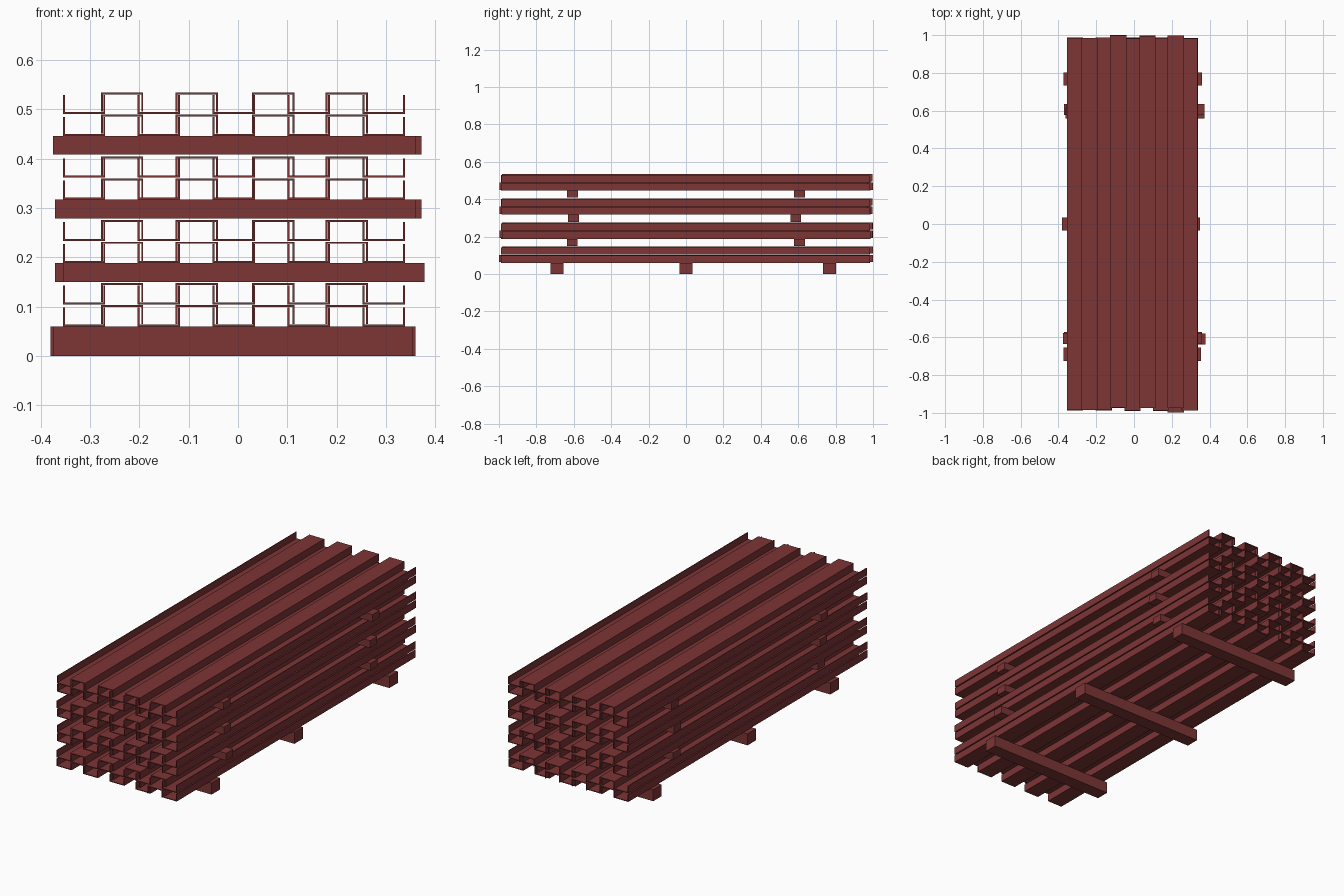
import bpy, bmesh, random

if "Cube" in bpy.data.objects:
    bpy.data.objects.remove(bpy.data.objects["Cube"])

random.seed(4)
steel = bpy.data.materials.new("oxide_red")
steel.diffuse_color = (0.205, 0.035, 0.036, 1)
steel.use_nodes = True
steel.node_tree.nodes["Principled BSDF"].inputs["Base Color"].default_value = steel.diffuse_color


def prism(name, profile, y0, y1):
    """Extrude an x-z outline along y."""
    bm = bmesh.new()
    face = bm.faces.new([bm.verts.new((x, y0, z)) for x, z in profile])
    ext = bmesh.ops.extrude_face_region(bm, geom=[face])
    verts = [g for g in ext["geom"] if isinstance(g, bmesh.types.BMVert)]
    bmesh.ops.translate(bm, verts=verts, vec=(0, y1 - y0, 0))
    bmesh.ops.recalc_face_normals(bm, faces=bm.faces)
    mesh = bpy.data.meshes.new(name)
    bm.to_mesh(mesh)
    bm.free()
    mesh.materials.append(steel)
    obj = bpy.data.objects.new(name, mesh)
    bpy.context.collection.objects.link(obj)
    return obj


W, H, T = 0.086, 0.0385, 0.004   # channel width, height, wall


def channel(name, x, z, shift, inverted=False):
    """C-section lying open side up, or open side down."""
    outline = [(0, 0), (W, 0), (W, H), (W - T, H), (W - T, T), (T, T), (T, H), (0, H)]
    pts = [(x + px, z + (H - pz if inverted else pz)) for px, pz in outline]
    prism(name, pts, -0.985 + shift, 0.985 + shift)


# Four tiers, each with two layers of interlocked channels
PITCH = 0.1518
for tier, base in enumerate((0.060, 0.1885, 0.317, 0.446)):
    for layer in range(2):
        z = base + layer * 0.0445
        for i in range(5):
            channel("upright_channel", -0.355 + i * PITCH, z,
                    random.uniform(-0.004, 0.002))
        for i in range(4):
            shift = (0.0, 0.015, 0.015, 0.015 if layer else -0.015)[i]
            channel("inverted_channel", -0.278 + i * PITCH + (0.003 if i == 2 else 0),
                    z + 0.0045, shift * random.uniform(0.7, 1), True)


def bearer(name, x0, x1, yc, width, z0, z1):
    prism(name, [(x0, z0), (x1, z0), (x1, z1), (x0, z1)], yc - width / 2, yc + width / 2)


# Ground bearers
for x0, x1, y in ((-0.374, 0.355, -0.69), (-0.38, 0.35, 0.0), (-0.373, 0.36, 0.768)):
    bearer("ground_bearer", x0, x1, y, 0.07, 0, 0.06)

# Spacer battens between tiers
for z, front, back in ((0.150, (-0.355, 0.378, -0.608), (-0.371, 0.36, 0.606)),
                       (0.279, (-0.371, 0.36, -0.602), (-0.362, 0.372, 0.587)),
                       (0.408, (-0.375, 0.36, -0.606), (-0.36, 0.372, 0.606))):
    for x0, x1, y in (front, back):
        bearer("spacer_batten", x0, x1, y, 0.058, z, z + 0.038)
